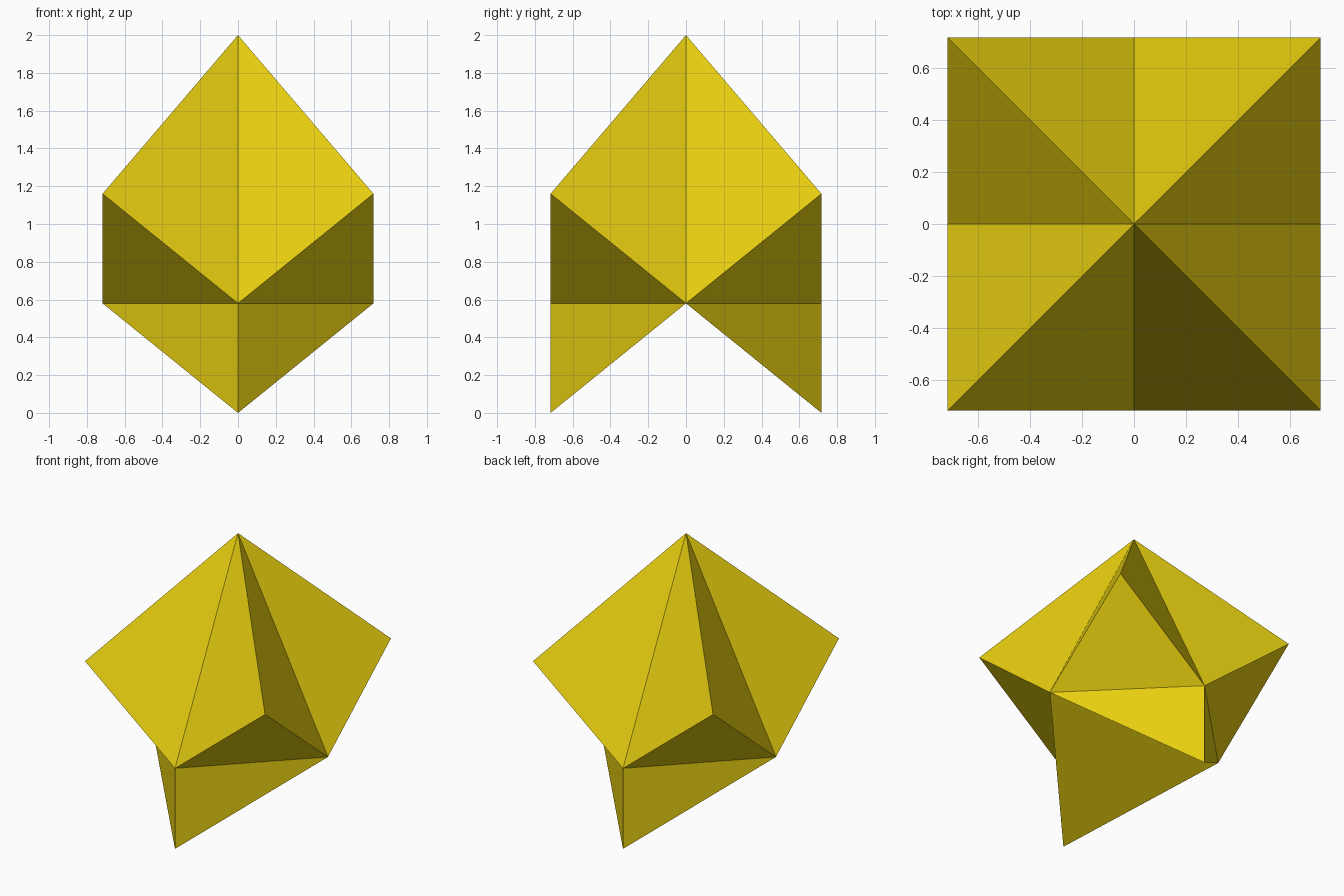
import bpy
import bmesh
from mathutils import Matrix, Vector

if "Cube" in bpy.data.objects:
    bpy.data.objects.remove(bpy.data.objects["Cube"])

R = 0.717           # half width of the square plan
MID_Z = 0.58        # height of the valley ends
CORNER_Z = 1.16     # height of the four outer corners

apex = Vector((0, 0, 2))
mid = Vector((0, -R, MID_Z))
corner = Vector((R, -R, CORNER_Z))
side = Vector((R, 0, MID_Z))
foot = Vector((0, -R, 0))

bm = bmesh.new()


def add_faces(faces, angle):
    """Add faces turned about the vertical axis."""
    turn = Matrix.Rotation(angle, 3, 'Z')
    for face in faces:
        bm.faces.new([bm.verts.new(turn @ p) for p in face])


# Star-shaped crown: two roof facets and one undercut facet per corner
quarter = 1.5707963267948966
for i in range(4):
    add_faces([(apex, mid, corner), (apex, corner, side),
               (mid, side, corner)], i * quarter)

# Front and back feet: two outer walls and a sloping underside
left = Vector((-R, 0, MID_Z))
for i in (0, 2):
    add_faces([(mid, foot, side), (mid, left, foot),
               (left, side, foot)], i * quarter)

bmesh.ops.remove_doubles(bm, verts=bm.verts[:], dist=0.001)
bmesh.ops.recalc_face_normals(bm, faces=bm.faces[:])

mesh = bpy.data.meshes.new("faceted_star_body")
bm.to_mesh(mesh)
bm.free()
body = bpy.data.objects.new("faceted_star_body", mesh)
bpy.context.collection.objects.link(body)

# Yellow surface
yellow = bpy.data.materials.new("yellow")
yellow.diffuse_color = (0.8, 0.62, 0.005, 1)
yellow.use_nodes = True
yellow.node_tree.nodes["Principled BSDF"].inputs["Base Color"].default_value = yellow.diffuse_color
mesh.materials.append(yellow)
